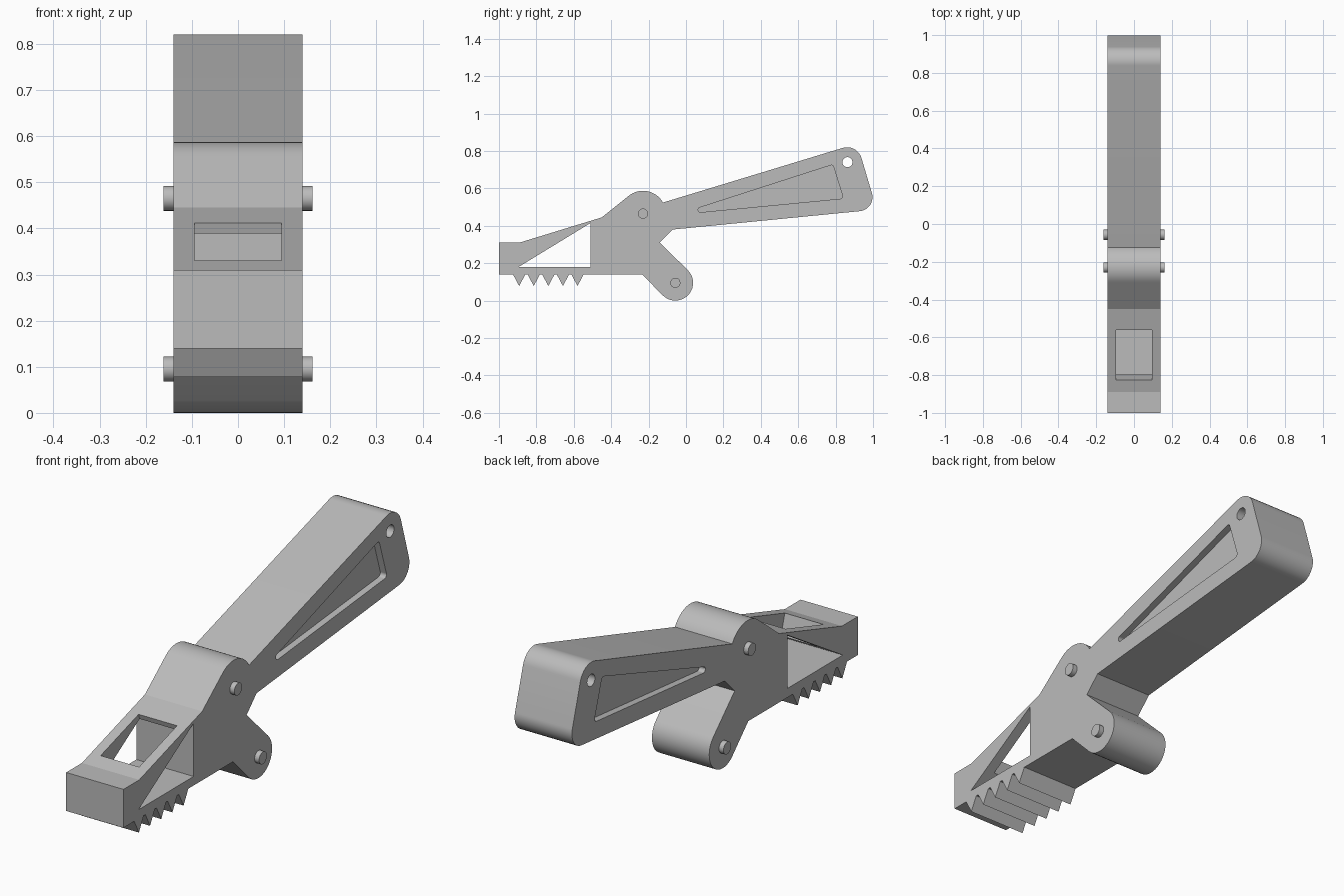
import bpy, bmesh
from math import cos, sin, radians, tan
from mathutils import Vector

cube = bpy.data.objects.get("Cube")
if cube:
    bpy.data.objects.remove(cube, do_unlink=True)

HALF = 0.14  # half the body width

grey = bpy.data.materials.new("light_grey")
grey.use_nodes = True
COLOUR = (0.5, 0.5, 0.5, 1)
grey.diffuse_color = COLOUR
grey.node_tree.nodes["Principled BSDF"].inputs["Base Color"].default_value = COLOUR


def arc(centre, r, start, end, n=20):
    """Points on a circle, angles in degrees."""
    angles = [radians(start + (end - start) * i / n) for i in range(n + 1)]
    return [(centre[0] + r * cos(a), centre[1] + r * sin(a)) for a in angles]


def fillet(before, corner, after, r, n=10):
    """Round a profile corner."""
    c = Vector(corner)
    u = (Vector(before) - c).normalized()
    v = (Vector(after) - c).normalized()
    half = u.angle(v) / 2
    centre = c + (u + v).normalized() * (r / sin(half))
    a = c + u * (r / tan(half)) - centre
    b = c + v * (r / tan(half)) - centre
    return [tuple(centre + a.lerp(b, i / n).normalized() * r) for i in range(n + 1)]


def rounded(points, radii):
    out = []
    for i, (p, r) in enumerate(zip(points, radii)):
        out += fillet(points[i - 1], p, points[(i + 1) % len(points)], r)
    return out


def prism(name, profile, x0, x1):
    """Extrude a side profile (y, z) across x."""
    bm = bmesh.new()
    face = bm.faces.new([bm.verts.new((x0, y, z)) for y, z in profile])
    side = bmesh.ops.extrude_face_region(bm, geom=[face])
    moved = [g for g in side["geom"] if isinstance(g, bmesh.types.BMVert)]
    bmesh.ops.translate(bm, verts=moved, vec=(x1 - x0, 0, 0))
    bmesh.ops.recalc_face_normals(bm, faces=bm.faces)
    mesh = bpy.data.meshes.new(name)
    bm.to_mesh(mesh)
    bm.free()
    mesh.materials.append(grey)
    obj = bpy.data.objects.new(name, mesh)
    bpy.context.collection.objects.link(obj)
    return obj


def activate(obj):
    bpy.ops.object.select_all(action='DESELECT')
    obj.select_set(True)
    bpy.context.view_layer.objects.active = obj


def cut(target, cutter):
    """Subtract a cutter and discard it."""
    mod = target.modifiers.new("cut", 'BOOLEAN')
    mod.operation, mod.solver, mod.object = 'DIFFERENCE', 'EXACT', cutter
    activate(target)
    bpy.ops.object.modifier_apply(modifier=mod.name)
    bpy.data.objects.remove(cutter, do_unlink=True)


hub, foot, ring = (-0.23, 0.465), (-0.057, 0.095), (0.863, 0.74)

# Body: jaw, hub, long handle and lower pivot lug in one outline
handle_root, handle_under = (-0.118, 0.524), (-0.07, 0.38)
end_top, end_low = (0.915, 0.84), (1.02, 0.487)
outline = [(-1, 0.14), (-1, 0.31), (-0.89, 0.31), (-0.45, 0.445)]
outline += arc(hub, 0.122, 131, 29)
outline += fillet(handle_root, end_top, end_low, 0.08)
outline += fillet(end_top, end_low, handle_under, 0.075)
outline += [handle_under, (-0.14, 0.31)]
outline += arc(foot, 0.095, 45, -135)
outline += [(-0.235, 0.14)]
# Gripping teeth along the underside of the jaw
for i in range(5):
    y = -0.58 - 0.078 * i
    outline += [(y + 0.033, 0.14), (y, 0.078), (y - 0.033, 0.14)]
body = prism("lever_body", outline, -HALF, HALF)

# Triangular opening through the jaw
cut(body, prism("jaw_cutter", [(-0.895, 0.18), (-0.51, 0.18), (-0.51, 0.415)], -0.3, 0.3))

# Window in the sloping top of the jaw, square to the slope
slope = Vector((0.44, 0.135)).normalized()
down = Vector((slope.y, -slope.x))
a, b = Vector((-0.825, 0.33)), Vector((-0.56, 0.411))
window = [a - down * 0.1, b - down * 0.1, b + down * 0.115, a + down * 0.115]
cut(body, prism("window_cutter", window, -0.094, 0.094))

# Hanging hole at the handle end
cut(body, prism("hole_cutter", arc(ring, 0.027, 0, 345, 23), -0.3, 0.3))

# Shallow recess on each side of the handle
recess = rounded([(0.05, 0.49), (0.785, 0.727), (0.842, 0.546), (0.075, 0.472)],
                 [0.012, 0.012, 0.015, 0.012])
for s in (-1, 1):
    cut(body, prism("recess_cutter", recess, s * (HALF - 0.03), s * 0.3))

# Pivot pins through the hub and the lug
pins = [prism(name, arc(centre, 0.027, 0, 345, 23), -0.162, 0.162)
        for name, centre in (("hub_pin", hub), ("lug_pin", foot))]

for obj in [body] + pins:
    activate(obj)
    bpy.ops.object.shade_smooth_by_angle(angle=radians(16))
